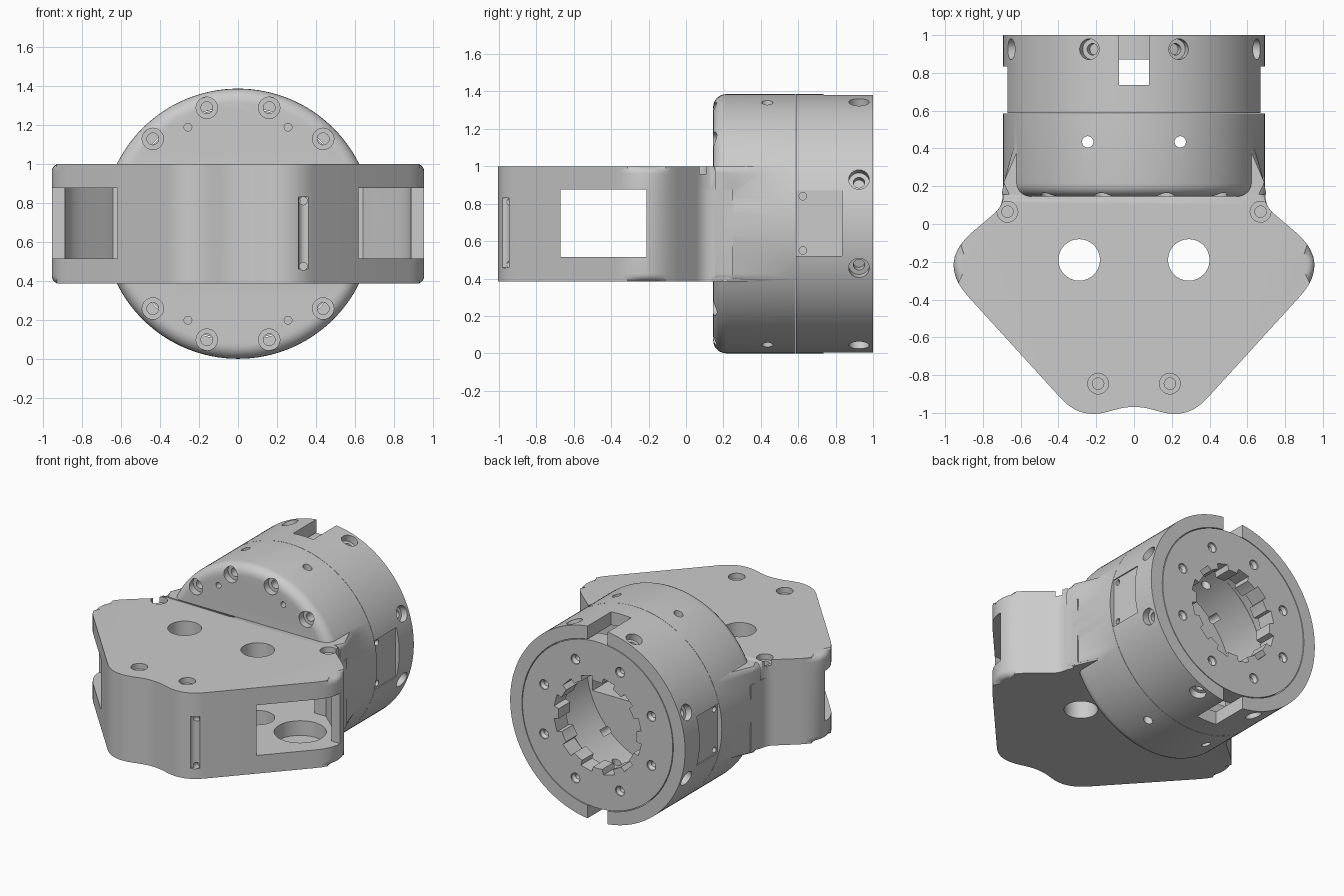
import bpy, bmesh, math
from mathutils import Vector, Matrix

if "Cube" in bpy.data.objects:
    bpy.data.objects.remove(bpy.data.objects["Cube"])

ZC, R = 0.693, 0.693          # drum axis height and radius
Y = Vector((0, 1, 0))


def finish(bm, name):
    bmesh.ops.recalc_face_normals(bm, faces=bm.faces)
    me = bpy.data.meshes.new(name)
    bm.to_mesh(me)
    bm.free()
    ob = bpy.data.objects.new(name, me)
    bpy.context.collection.objects.link(ob)
    return ob


def lathe(name, prof, origin, axis, n=24, closed=False):
    """Revolve (radius, height) points around an axis; open profiles get caps."""
    bm = bmesh.new()
    rot = Vector((0, 0, 1)).rotation_difference(Vector(axis)).to_matrix()
    rings = []
    for r, h in prof:
        rings.append([bm.verts.new(rot @ Vector((r * math.cos(2 * math.pi * i / n),
                      r * math.sin(2 * math.pi * i / n), h)) + Vector(origin)) for i in range(n)])
    pairs = list(zip(rings, rings[1:])) + ([(rings[-1], rings[0])] if closed else [])
    for a, b in pairs:
        for i in range(n):
            j = (i + 1) % n
            bm.faces.new((a[i], a[j], b[j], b[i]))
    if not closed:
        bm.faces.new(rings[0])
        bm.faces.new(rings[-1])
    return finish(bm, name)


def box(x0, x1, y0, y1, z0, z1, rot=None):
    bm = bmesh.new()
    bmesh.ops.create_cube(bm, size=1)
    for v in bm.verts:
        v.co = Vector(((x0 + x1) / 2 + v.co.x * (x1 - x0), (y0 + y1) / 2 + v.co.y * (y1 - y0),
                       (z0 + z1) / 2 + v.co.z * (z1 - z0)))
        if rot is not None:
            v.co = rot @ v.co + Vector((0, 0, ZC))
    return finish(bm, "cutter")


def prism(name, pts, z0, z1, bevel_z=(), skip_y=(), size=0.04):
    """Extruded outline, rounded along the edges at the given heights."""
    bm = bmesh.new()
    lo = [bm.verts.new((x, y, z0)) for x, y in pts]
    hi = [bm.verts.new((x, y, z1)) for x, y in pts]
    bm.faces.new(lo[::-1])
    bm.faces.new(hi)
    for i in range(len(pts)):
        j = (i + 1) % len(pts)
        bm.faces.new((lo[i], lo[j], hi[j], hi[i]))

    def wanted(e):
        a, b = (v.co for v in e.verts)
        level = any(abs(a.z - z) + abs(b.z - z) < 1e-5 for z in bevel_z)
        return level and not any(abs(a.y - y) + abs(b.y - y) < 1e-5 for y in skip_y)
    edges = [e for e in bm.edges if wanted(e)]
    if edges:
        bmesh.ops.bevel(bm, geom=edges, offset=size, segments=5, profile=0.5, affect='EDGES')
    return finish(bm, name)


def outline(back, s=1.0):
    """Five-sided housing outline with rounded corners; s shrinks it inward."""
    half = [(0, -0.955, 0.1), (0.285, -1.035, 0.15), (1.043, -0.203, 0.245), (0.70, 0.09, 0.05), (0.69, back, 0)]
    full = half + [(-x, y, d) for x, y, d in half[:0:-1]]
    out = []
    for i, (x, y, d) in enumerate(full):
        c = Vector((x, y))
        if not d:
            out.append(c)
            continue
        a = c + (Vector(full[i - 1][:2]) - c).normalized() * d
        b = c + (Vector(full[(i + 1) % len(full)][:2]) - c).normalized() * d
        for k in range(11):
            t = k / 10
            out.append(a * (1 - t) ** 2 + c * 2 * t * (1 - t) + b * t * t)
    return [(p.x * s, (p.y + 0.2) * s - 0.2) for p in out]


def boolean(target, others, op='DIFFERENCE'):
    bpy.context.view_layer.objects.active = target
    for o in others:
        m = target.modifiers.new("bool", 'BOOLEAN')
        m.operation, m.solver, m.object = op, 'EXACT', o
        bpy.ops.object.modifier_apply(modifier=m.name)
        bpy.data.objects.remove(o, do_unlink=True)


def hole(origin, axis, depth, r):
    return lathe("cutter", [(r, -0.08), (r, depth)], origin, axis, 32)


def screw_hole(origin, axis, sink, depth, r=0.055):
    return lathe("cutter", [(r, -0.08), (r, sink), (r * 0.55, sink), (r * 0.55, depth)], origin, axis)


# Main housing: lower shell, tapered shoulder and front drum in one piece
housing = prism("housing", outline(0.25), 0.385, 0.875, (0.385,), (0.25,))
shoulder = prism("shoulder", [(-0.70, 0.155), (0.70, 0.155), (0.69, 0.22), (0.61, 0.5), (-0.61, 0.5), (-0.69, 0.22)],
                 0.385, 1.0, (0.385, 1.0), (0.155, 0.5))
fillet = [(R - 0.07 + 0.07 * math.sin(a), 0.215 - 0.07 * math.cos(a))
          for a in [math.pi / 2 * k / 6 for k in range(7)]]
drum = lathe("drum", fillet + [(R, 0.585)], (0, 0, ZC), Y, 128)
boolean(housing, [shoulder, drum], 'UNION')

# Hollow interior, side windows, passage into the drum
boolean(housing, [
    lathe("cutter", [(0.6, 0.27), (0.6, 0.7)], (0, 0, ZC), Y, 96),
    prism("cutter", outline(0.10, 0.93), 0.515, 0.90),
    box(-0.55, 0.55, 0.0, 0.4, 0.515, 0.874),
    box(-1.2, 1.2, -0.67, -0.21, 0.515, 0.95),
])

# Holes in the housing, mirrored left/right and top/bottom
cuts = []
for s in (-1, 1):
    cuts.append(hole((s * 0.29, -0.19, 0.38), (0, 0, 1), 0.2, 0.11))
    cuts.append(hole((s * 0.64, -0.21, 0.49), (0, 0, 1), 0.1, 0.17))
    for t in (-1, 1):
        cuts.append(screw_hole((s * 0.16, 0.145, ZC + t * 0.595), Y, 0.05, 0.2))
        cuts.append(screw_hole((s * 0.437, 0.145, ZC + t * 0.435), Y, 0.05, 0.2))
        cuts.append(hole((s * 0.257, 0.145, ZC + t * 0.495), Y, 0.05, 0.02))
        cuts.append(hole((s * 0.245, 0.435, ZC + t * 0.66), (0, 0, -t), 0.2, 0.03))
cuts[0].location.z = 0
cuts.append(lathe("cutter", [(0.035, 0), (0.035, 0.37)], (0.345, -0.977, 0.46), (0, 0, 1)))
for z in (0.475, 0.81):
    cuts.append(hole((0.335, -0.96, z), Y, 0.05, 0.02))
boolean(housing, cuts)

# Top cover plate
cover = prism("top_cover", outline(0.155), 0.875, 1.0, (1.0,), (0.155,))
cuts = []
for s in (-1, 1):
    cuts.append(hole((s * 0.29, -0.19, 0.85), (0, 0, 1), 0.3, 0.11))
    for x, y in ((0.67, 0.065), (0.19, -0.845)):
        cuts.append(screw_hole((s * x, y, 1.0), (0, 0, -1), 0.04, 0.1))
boolean(cover, cuts)

# Rear ring with slots, side pockets and eight radial screw holes
ring = lathe("rear_ring", [(R, 0.587), (R, 1.0), (0.6, 1.0), (0.6, 0.587)], (0, 0, ZC), Y, 128, True)
cuts = [box(-0.08, 0.08, 0.735, 1.1, -0.2, 1.6)]
for s in (-1, 1):
    xs = sorted((s * 0.662, s * 0.8))
    cuts.append(box(xs[0], xs[1], 0.5, 0.835, 0.52, 0.87))
    for z in (0.55, 0.84):
        cuts.append(hole((s * 0.67, 0.625, z), (-s, 0, 0), 0.04, 0.02))
for base in (20, 70, 110, 160, 200, 250, 290, 340):
    a = math.radians(base)
    d = Vector((math.cos(a), 0, math.sin(a)))
    cuts.append(screw_hole(d * R + Vector((0, 0.925, ZC)), -d, 0.05, 0.2, 0.055))
boolean(ring, cuts)

# Rear end plate with toothed bore and ring of small tapered holes
plate = lathe("end_plate", [(0.595, 0.87), (0.595, 1.0), (0.31, 1.0), (0.31, 0.87)], (0, 0, ZC), Y, 96, True)
cuts = []
for i in range(12):
    rot = Matrix.Rotation(math.radians(30 * i + 15), 3, 'Y')
    cuts.append(box(0.2, 0.345, 0.8, 1.1, -0.045, 0.045, rot))
for i in range(8):
    a = math.radians(45 * i + 22.5)
    p = (0.46 * math.cos(a), 1.0, ZC + 0.46 * math.sin(a))
    cuts.append(lathe("cutter", [(0.035, -0.02), (0.035, 0.01), (0.02, 0.03), (0.02, 0.08)], p, -Y))
boolean(plate, cuts)

# Smooth shading with sharp edges kept
bpy.ops.object.select_all(action='DESELECT')
for ob in (housing, cover, ring, plate):
    ob.select_set(True)
bpy.context.view_layer.objects.active = housing
bpy.ops.object.shade_smooth_by_angle(angle=math.radians(35))
